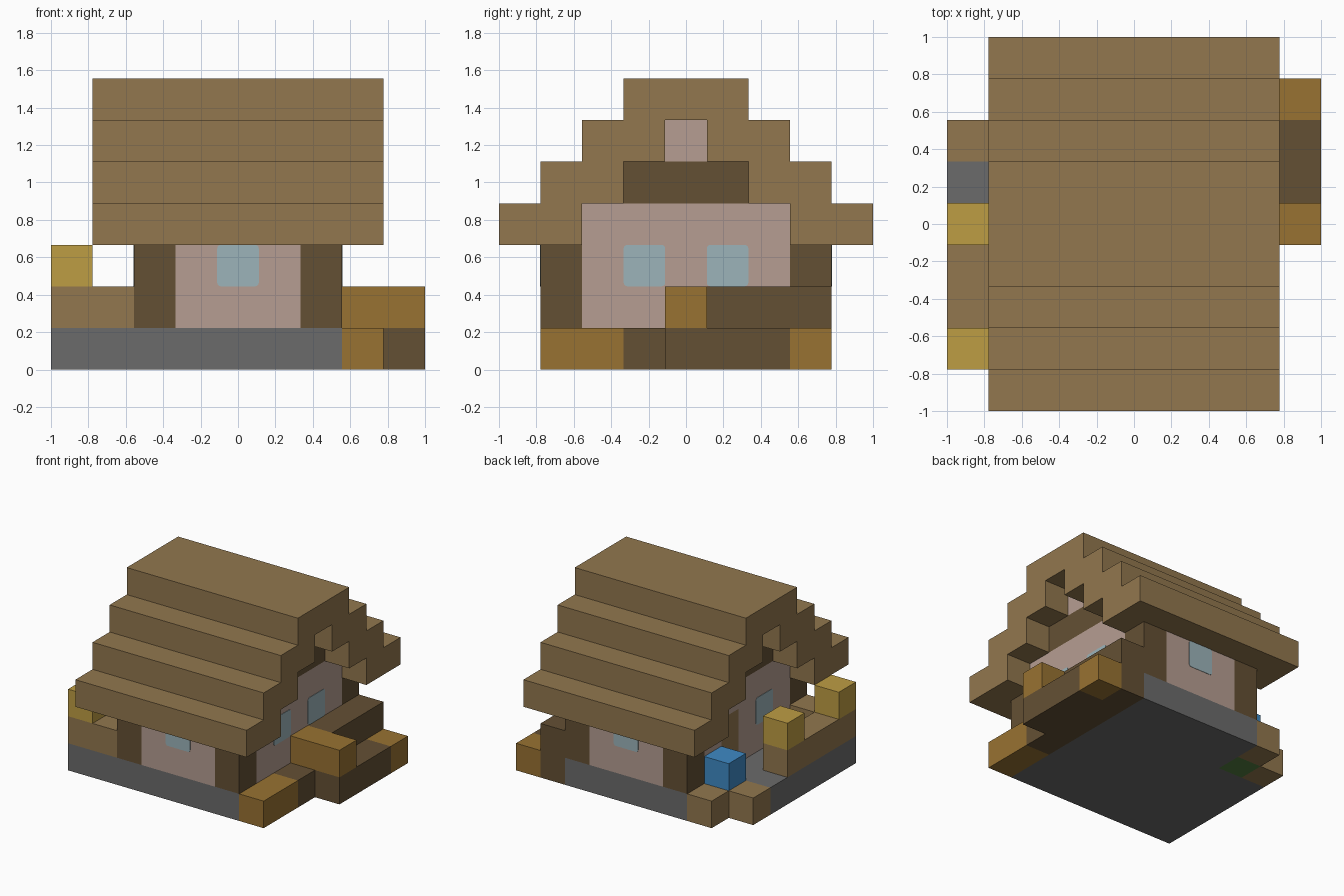
import bpy
import bmesh
from mathutils import Matrix, Vector

if "Cube" in bpy.data.objects:
    bpy.data.objects.remove(bpy.data.objects["Cube"], do_unlink=True)

U = 2 / 9  # one block; the cottage sits on a 9 x 9 block plot


def material(name, *rgb):
    linear = [((c / 255 + 0.055) / 1.055) ** 2.4 for c in rgb] + [1]
    mat = bpy.data.materials.new(name)
    mat.use_nodes = True
    mat.diffuse_color = linear
    bsdf = mat.node_tree.nodes["Principled BSDF"]
    bsdf.inputs["Base Color"].default_value = linear
    bsdf.inputs["Roughness"].default_value = 0.9
    return mat


tan = material("tan_wood", 146, 119, 78)
dark = material("dark_wood", 100, 80, 52)
orange = material("orange_wood", 152, 114, 50)
plaster = material("pink_plaster", 182, 158, 146)
glass = material("pale_glass", 156, 180, 186)
stone = material("grey_stone", 107, 107, 107)
straw = material("yellow_straw", 190, 157, 68)
water = material("blue_water", 62, 138, 197)
leaf = material("green_leaf", 84, 126, 64)


def finish(bm, name, mat):
    mesh = bpy.data.meshes.new(name)
    bm.to_mesh(mesh)
    bm.free()
    mesh.materials.append(mat)
    obj = bpy.data.objects.new(name, mesh)
    bpy.context.collection.objects.link(obj)
    return obj


def block(name, mat, x, y, z):
    """Box filling the inclusive block ranges x, y and z."""
    ranges = [(r, r) if isinstance(r, int) else r for r in (x, y, z)]
    low = Vector([r[0] * U for r in ranges]) - Vector((1, 1, 0))
    size = Vector([(r[1] - r[0] + 1) * U for r in ranges])
    bm = bmesh.new()
    bmesh.ops.create_cube(bm, size=1)
    bmesh.ops.transform(bm, matrix=Matrix.Translation(low + size / 2)
                        @ Matrix.Diagonal((*size, 1)), verts=bm.verts)
    return finish(bm, name, mat)


def window(name, center, axis):
    """Thin pane with rounded corners, flat along the given axis."""
    bm = bmesh.new()
    bmesh.ops.create_cube(bm, size=1)
    bmesh.ops.scale(bm, vec=(U, U, 0.006), verts=bm.verts)
    corners = [e for e in bm.edges
               if abs(e.verts[0].co.z - e.verts[1].co.z) > 0.001]
    bmesh.ops.bevel(bm, geom=corners, offset=0.02, segments=3,
                    profile=0.5, affect='EDGES')
    turn = Matrix.Rotation(1.5707963, 4, 'X' if axis == 'Y' else 'Y')
    bmesh.ops.transform(bm, matrix=Matrix.Translation(center) @ turn,
                        verts=bm.verts)
    return finish(bm, name, glass)


# Stone floor
block("house_floor", stone, (2, 6), (1, 7), 0)
block("porch_floor", stone, (0, 1), (1, 5), 0)

# Corner posts
for x, side in ((2, "right"), (6, "left")):
    for y, end in ((1, "front"), (7, "back")):
        block(f"{end}_{side}_post", dark, x, y, (1, 2))

# Front and back walls
for y, end in ((1, "front"), (7, "back")):
    block(f"{end}_wall", plaster, (3, 5), y, (1, 2))

# Gable walls: the right one has a doorway
block("left_wall", plaster, 6, (2, 6), (1, 3))
block("right_wall_front", plaster, 2, (2, 4), (1, 3))
block("right_wall_back", plaster, 2, 6, (1, 3))
block("right_wall_lintel", plaster, 2, 5, 3)
block("door", tan, 2, 5, (1, 2))
for x, side in ((2, "right"), (6, "left")):
    block(f"{side}_gable_beam", dark, x, (3, 5), 4)
    block(f"{side}_attic_panel", plaster, x, 4, 5)

# Windows
wall_x, wall_y, pane_z = 2.5 * U, 3.5 * U, 2.5 * U
window("front_window", (0, -wall_y, pane_z), 'Y')
window("back_window", (0, wall_y, pane_z), 'Y')
window("left_window_front", (wall_x, -U, pane_z), 'X')
window("left_window_back", (wall_x, U, pane_z), 'X')
window("right_window", (-wall_x, -U, pane_z), 'X')

# Stepped roof
for step in range(3):
    block(f"front_roof_course_{step + 1}", tan, (1, 7), (step, step + 1), step + 3)
    block(f"back_roof_course_{step + 1}", tan, (1, 7), (7 - step, 8 - step), step + 3)
block("roof_ridge", tan, (1, 7), (3, 5), 6)

# Porch railing with straw-coloured post tops
block("porch_front_rail", tan, 1, 1, 1)
block("porch_side_rail", tan, 0, (1, 4), 1)
block("porch_front_post_top", straw, 0, 1, 2)
block("porch_back_post_top", straw, 0, 4, 2)

# Planter with a blue plant
block("planter_side", tan, 0, 6, 0)
block("planter_back", tan, 1, 7, 0)
block("planter_leaf", leaf, 1, 6, 0)
block("planter_flower", water, 1, 6, 1)

# Timber stacked against the left wall
block("log_pile_front", orange, 7, (1, 2), 0)
block("log_pile_base", dark, 7, (3, 7), 0)
block("log_pile_outer", dark, 8, (4, 6), 0)
block("log_pile_outer_end", orange, 8, 7, 0)
block("log_pile_top", dark, 7, (5, 7), 1)
block("log_pile_top_end", orange, (7, 8), 4, 1)
